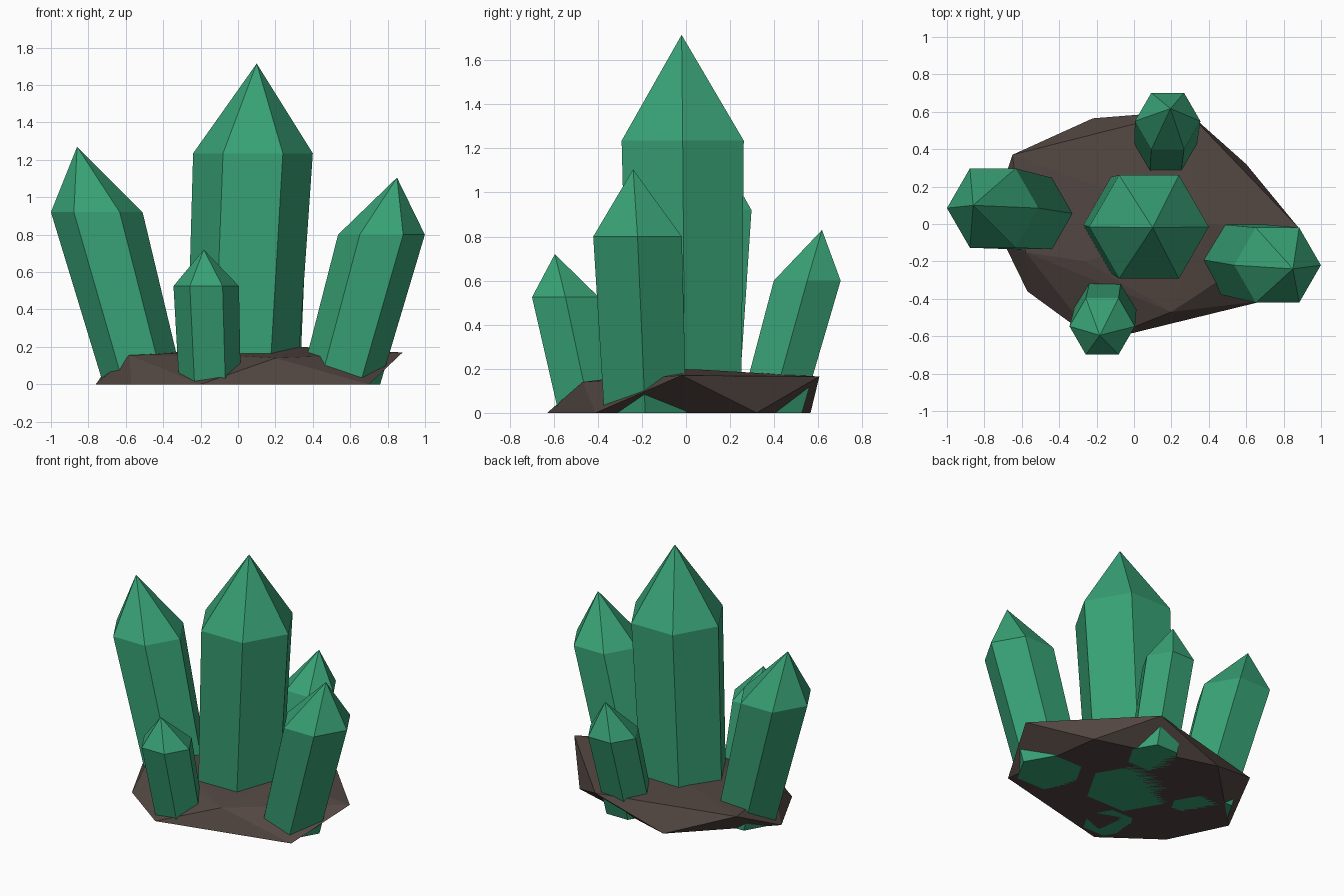
import bpy, bmesh, math

if "Cube" in bpy.data.objects:
    bpy.data.objects.remove(bpy.data.objects["Cube"])


def material(name, color):
    m = bpy.data.materials.new(name)
    m.diffuse_color = color
    m.use_nodes = True
    m.node_tree.nodes["Principled BSDF"].inputs["Base Color"].default_value = m.diffuse_color
    return m


green = material("green_crystal", (0.04, 0.36, 0.18, 1))
brown = material("brown_rock", (0.085, 0.062, 0.054, 1))


def finish(name, bm, mat):
    bmesh.ops.recalc_face_normals(bm, faces=bm.faces[:])
    mesh = bpy.data.meshes.new(name)
    bm.to_mesh(mesh)
    bm.free()
    mesh.materials.append(mat)
    bpy.context.collection.objects.link(bpy.data.objects.new(name, mesh))


def crystal(name, base, r0, shoulder, r1, tip):
    """Leaning six-sided column with level rings and a pointed cap."""
    bm = bmesh.new()
    rings = []
    for (x, y, z), r in ((base, r0), (shoulder, r1)):
        rings.append([bm.verts.new((x + r * math.cos(k * math.pi / 3),
                                    y + r * math.sin(k * math.pi / 3), z))
                      for k in range(6)])
    low, high = rings
    apex = bm.verts.new(tip)
    bm.faces.new(low[::-1])
    for k in range(6):
        n = (k + 1) % 6
        bm.faces.new((low[k], low[n], high[n], high[k]))
        bm.faces.new((high[k], high[n], apex))
    finish(name, bm, green)


# Crystals: base centre, base radius, shoulder centre, shoulder radius, tip
crystal("centre_crystal", (0.02, -0.005, 0), 0.295, (0.08, -0.015, 1.235), 0.32, (0.10, -0.02, 1.715))
crystal("left_crystal", (-0.505, 0.05, 0), 0.215, (-0.755, 0.085, 0.92), 0.245, (-0.86, 0.10, 1.27))
crystal("right_crystal", (0.545, -0.185, 0), 0.215, (0.767, -0.22, 0.80), 0.232, (0.85, -0.24, 1.105))
crystal("front_crystal", (-0.15, -0.435, 0), 0.165, (-0.17, -0.547, 0.525), 0.175, (-0.183, -0.595, 0.72))
crystal("back_crystal", (0.165, 0.383, 0), 0.165, (0.18, 0.55, 0.60), 0.175, (0.195, 0.617, 0.83))

# Rough rock base: irregular footprint and top corners wrapped in a hull
footprint = [(0.60, 0.32), (-0.22, 0.565), (-0.76, 0.03),
             (-0.57, -0.36), (-0.20, -0.63), (0.70, -0.41)]
top = [(0.88, -0.02, 0.17), (0.28, 0.605, 0.165), (-0.65, 0.37, 0.16),
       (-0.58, -0.15, 0.155), (0.20, -0.47, 0.14), (0.34, 0.0, 0.20),
       (-0.26, -0.20, 0.17)]
bm = bmesh.new()
for p in [(x, y, 0) for x, y in footprint] + top:
    bm.verts.new(p)
hull = bmesh.ops.convex_hull(bm, input=bm.verts[:])
loose = [v for v in bm.verts if not v.link_faces]
bmesh.ops.delete(bm, geom=loose, context='VERTS')
finish("rock_base", bm, brown)
